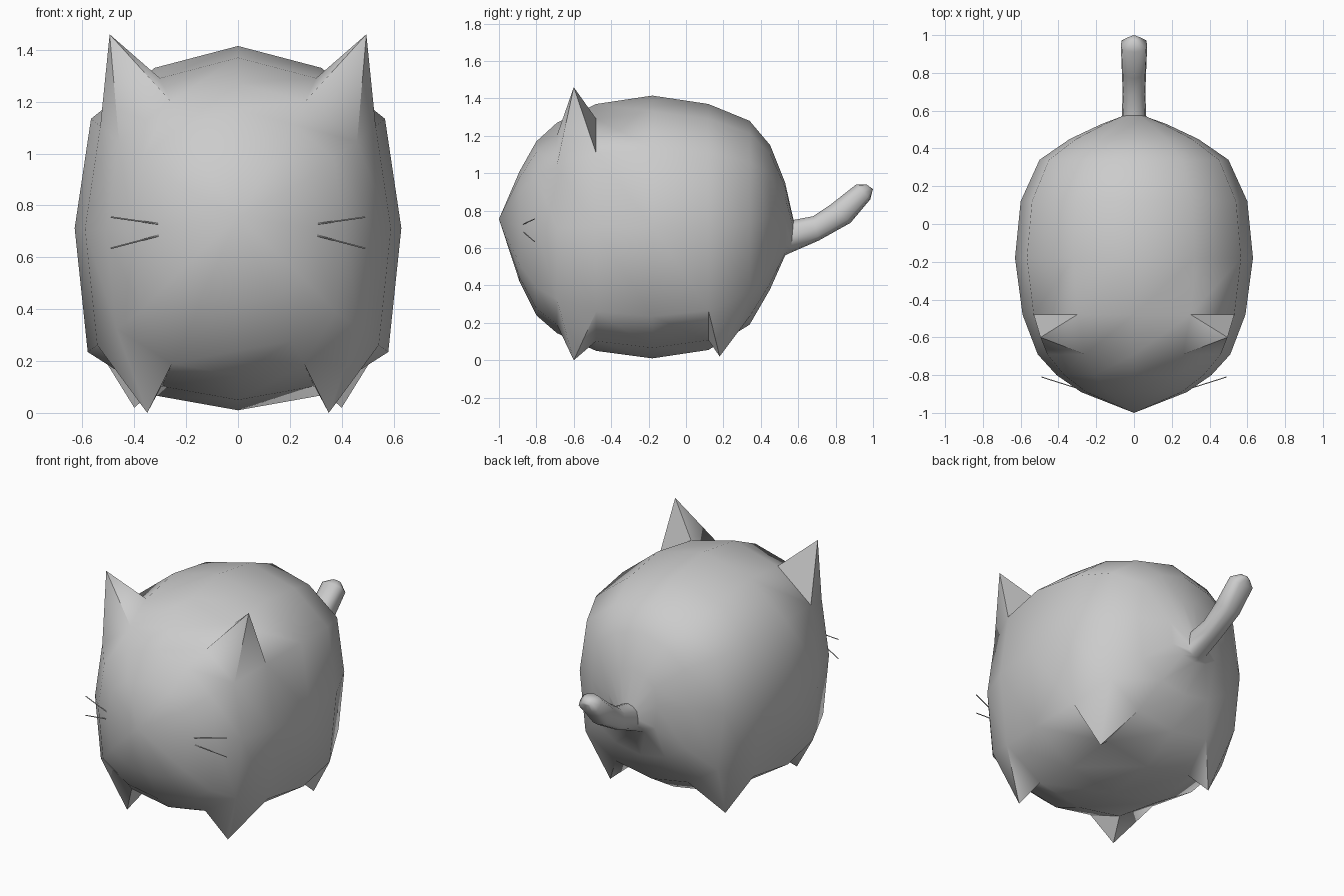
import bpy, bmesh, math
from mathutils import Vector

cube = bpy.data.objects.get("Cube")
if cube:
    bpy.data.objects.remove(cube)

grey = bpy.data.materials.new("soft grey")
grey.use_nodes = True
COLOUR = (0.6, 0.6, 0.6, 1)
grey.diffuse_color = COLOUR
grey.node_tree.nodes["Principled BSDF"].inputs["Base Color"].default_value = COLOUR

# Twelve-sided, slightly boxy cross-section (half, from top to bottom)
half = [(0, 1), (.51, .88), (.9, .6), (1, 0), (.92, -.68), (.5, -.92), (0, -1)]
section = half + [(-u, v) for u, v in half[-2:0:-1]]

# Rings from face to rump: y, half width, top z, bottom z
body = [(-.89, .28, 1.01, .42), (-.8, .41, 1.17, .24), (-.69, .51, 1.27, .145),
        (-.48, .59, 1.37, .05), (-.18, .63, 1.415, .01), (.12, .6, 1.37, .055),
        (.34, .5, 1.28, .19), (.45, .34, 1.15, .38), (.53, .17, .95, .56)]
rings = [((y, t), (y, b), w) for y, w, t, b in body]
# Tail rings: top point, bottom point, half width
rings += [((.575, .75), (.56, .575), .065), ((.68, .77), (.71, .64), .06),
          ((.77, .83), (.88, .735), .065), ((.91, .94), (.985, .86), .07),
          ((.965, .94), (.995, .9), .03)]

bm = bmesh.new()
loops = []
for top, bottom, w in rings:
    top, bottom = Vector((0, *top)), Vector((0, *bottom))
    mid, up = (top + bottom) / 2, (top - bottom) / 2
    loops.append([bm.verts.new(mid + up * v + Vector((w * u, 0, 0))) for u, v in section])

n = len(section)
quads = {}
for r in range(len(loops) - 1):
    a, b = loops[r], loops[r + 1]
    for i in range(n):
        j = (i + 1) % n
        quads[r, i] = bm.faces.new((a[i], a[j], b[j], b[i]))


def fan(loop, tip):
    """Close an end with triangles."""
    centre = bm.verts.new(tip)
    for i in range(n):
        bm.faces.new((loop[i], loop[(i + 1) % n], centre))


fan(loops[0], (0, -1, .755))
fan(loops[-1], (0, 1, .915))

# Ears and feet: single faces drawn out to a point, on both sides
for key, tip in (((2, 1), (.495, -.6, 1.46)), ((2, 4), (.35, -.6, 0)),
                 ((5, 4), (.4, .18, .02))):
    for side in (1, -1):
        face = quads[key if side == 1 else (key[0], n - 1 - key[1])]
        centre = bmesh.ops.poke(bm, faces=[face])["verts"][0]
        centre.co = (tip[0] * side, tip[1], tip[2])

bmesh.ops.recalc_face_normals(bm, faces=bm.faces)
mesh = bpy.data.meshes.new("cat_body")
bm.to_mesh(mesh)
bm.free()
mesh.materials.append(grey)
cat = bpy.data.objects.new("cat_body", mesh)
bpy.context.collection.objects.link(cat)
bpy.context.view_layer.objects.active = cat
cat.select_set(True)
bpy.ops.object.shade_smooth_by_angle(angle=math.radians(60))

# Whiskers: two thin rods on each cheek
for side, name in ((1, "left"), (-1, "right")):
    for row, z0, z1 in (("upper", .728, .755), ("lower", .685, .635)):
        a = Vector((.3 * side, -.87, z0))
        b = Vector((.49 * side, -.81, z1))
        bpy.ops.mesh.primitive_cylinder_add(vertices=6, radius=.003, depth=(b - a).length,
                                            location=(a + b) / 2)
        rod = bpy.context.object
        rod.name = f"{name}_{row}_whisker"
        rod.rotation_euler = (b - a).to_track_quat("Z", "Y").to_euler()
        rod.data.materials.append(grey)
